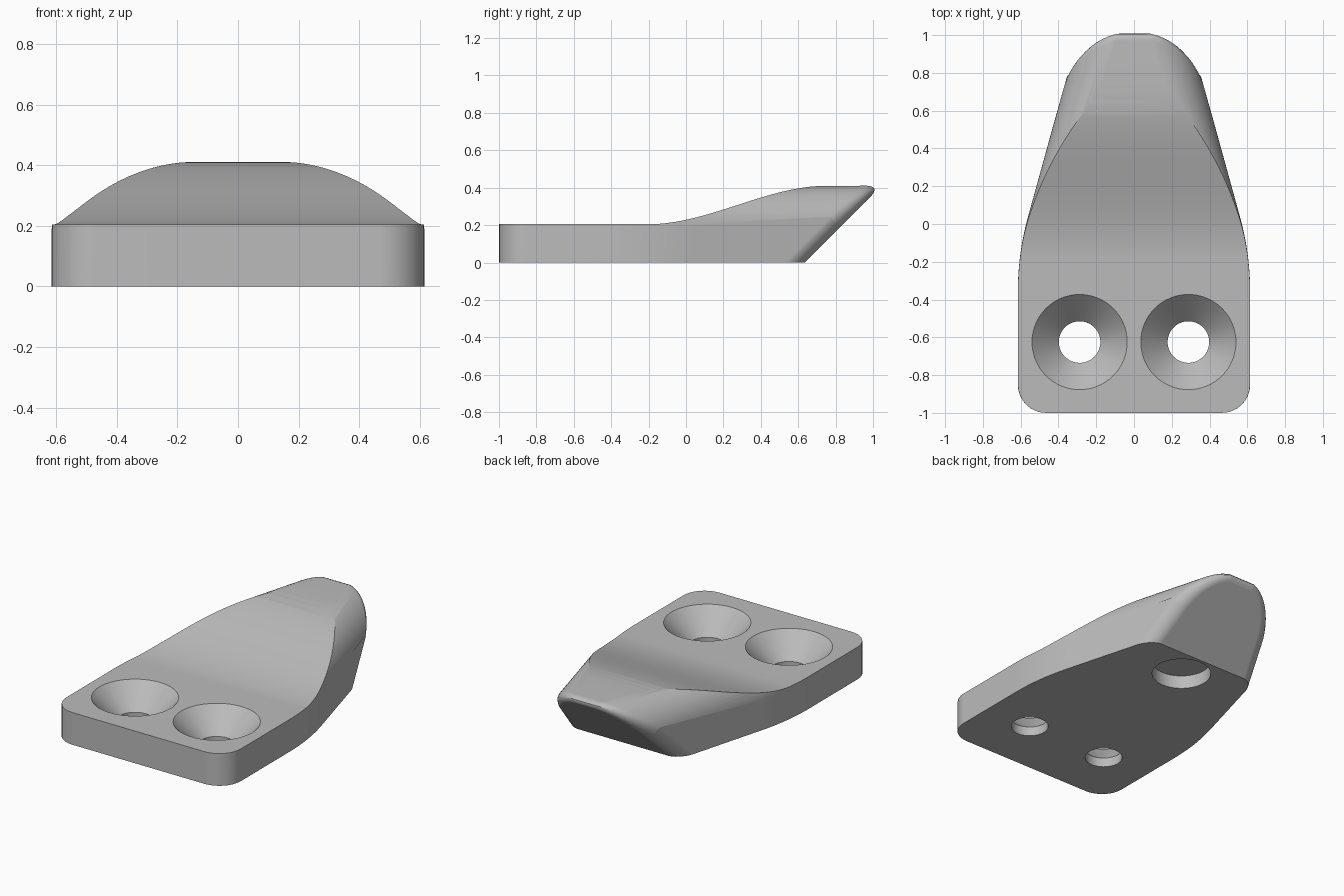
import bpy, bmesh, math
from mathutils import Vector

cube = bpy.data.objects.get("Cube")
if cube:
    bpy.data.objects.remove(cube, do_unlink=True)

grey = bpy.data.materials.new("mid grey")
grey.use_nodes = True
colour = (0.5, 0.5, 0.5, 1)
grey.diffuse_color = colour
grey.node_tree.nodes["Principled BSDF"].inputs["Base Color"].default_value = colour


def loft(name, rings):
    """Closed solid through equal-length rings of points."""
    bm = bmesh.new()
    rows = [[bm.verts.new(p) for p in ring] for ring in rings]
    n = len(rows[0])
    for a, b in zip(rows, rows[1:]):
        for i in range(n):
            j = (i + 1) % n
            bm.faces.new((a[i], a[j], b[j], b[i]))
    bm.faces.new(rows[0][::-1])
    bm.faces.new(rows[-1])
    bmesh.ops.recalc_face_normals(bm, faces=bm.faces)
    mesh = bpy.data.meshes.new(name)
    bm.to_mesh(mesh)
    bm.free()
    mesh.materials.append(grey)
    obj = bpy.data.objects.new(name, mesh)
    bpy.context.collection.objects.link(obj)
    return obj


def turned(name, x, y, profile, n=64):
    """Round solid from (radius, height) pairs."""
    angles = [2 * math.pi * i / n for i in range(n)]
    return loft(name, [[(x + r * math.cos(a), y + r * math.sin(a), z) for a in angles]
                       for r, z in profile])


def cut(obj, cutter, operation):
    mod = obj.modifiers.new("cut", 'BOOLEAN')
    mod.operation, mod.object, mod.solver = operation, cutter, 'EXACT'
    bpy.context.view_layer.objects.active = obj
    bpy.ops.object.modifier_apply(modifier=mod.name)
    bpy.data.objects.remove(cutter, do_unlink=True)


# Plan outline: rounded front corners, sides easing into a taper
half = []
corner = 0.15
for i in range(9):
    a = math.pi / 2 * (i / 8 - 1)
    half.append((0.615 - corner + corner * math.cos(a), -1 + corner + corner * math.sin(a)))
start, knee, end = Vector((0.615, -0.36)), Vector((0.615, -0.16)), Vector((0.562, 0.035))
for i in range(13):
    t = i / 12
    half.append(tuple(start * (1 - t) ** 2 + knee * 2 * t * (1 - t) + end * t * t))
half.append((0.268, 1.1))
outline = half + [(-x, y) for x, y in reversed(half)]

# Body: straight walls with a large round along the upper side edges
radius, spring = 0.223, 0.19
levels = [(0, -0.1)]
for i in range(17):
    a = math.pi / 2 * i / 16
    levels.append((radius * (1 - math.cos(a)) * 1.035, spring + radius * math.sin(a)))
body = loft("tapered_wedge_body",
            [[(x - math.copysign(d, x), y, z) for x, y in outline] for d, z in levels])

# Side profile: flat plate, S-shaped rise, undercut sloping end
low, high, foot = 0.205, 0.41, 0.634
side = [(-1.2, 0), (-1.2, low)]
for i in range(33):
    t = i / 32
    side.append((-0.2 + 0.95 * t, low + (high - low) * t * t * (3 - 2 * t)))
side += [(foot + high, high), (foot, 0)]
cut(body, loft("side_profile", [[(x, y, z) for y, z in side] for x in (-1, 1)]), 'INTERSECT')

# Soft edge around the sloping end, leaving its bottom edge crisp
bm = bmesh.new()
bm.from_mesh(body.data)
bmesh.ops.remove_doubles(bm, verts=bm.verts, dist=0.0005)
bm.normal_update()
slope = Vector((0, 1, -1)).normalized()
is_slope = lambda f: f.normal.dot(slope) > 0.999
rim = [e for e in bm.edges if len(e.link_faces) == 2
       and sum(is_slope(f) for f in e.link_faces) == 1
       and all(f.normal.z > -0.9 for f in e.link_faces)]
bmesh.ops.bevel(bm, geom=rim, offset=0.075, offset_type='OFFSET', segments=6,
                profile=0.5, affect='EDGES', clamp_overlap=False)
bm.to_mesh(body.data)
bm.free()

# Two countersunk screw holes and a blind round pocket underneath
for x in (-0.288, 0.288):
    cut(body, turned("screw_hole", x, -0.625,
                     [(0.11, -0.1), (0.11, 0.06), (0.252, low), (0.252, 0.3)]), 'DIFFERENCE')
cut(body, turned("pocket", 0, 0.44, [(0.175, -0.1), (0.175, 0.085)]), 'DIFFERENCE')

# Smooth shading with crisp edges
body.select_set(True)
bpy.context.view_layer.objects.active = body
bpy.ops.object.shade_smooth_by_angle(angle=math.radians(28))
weighted = body.modifiers.new("even shading", 'WEIGHTED_NORMAL')
weighted.keep_sharp = True
